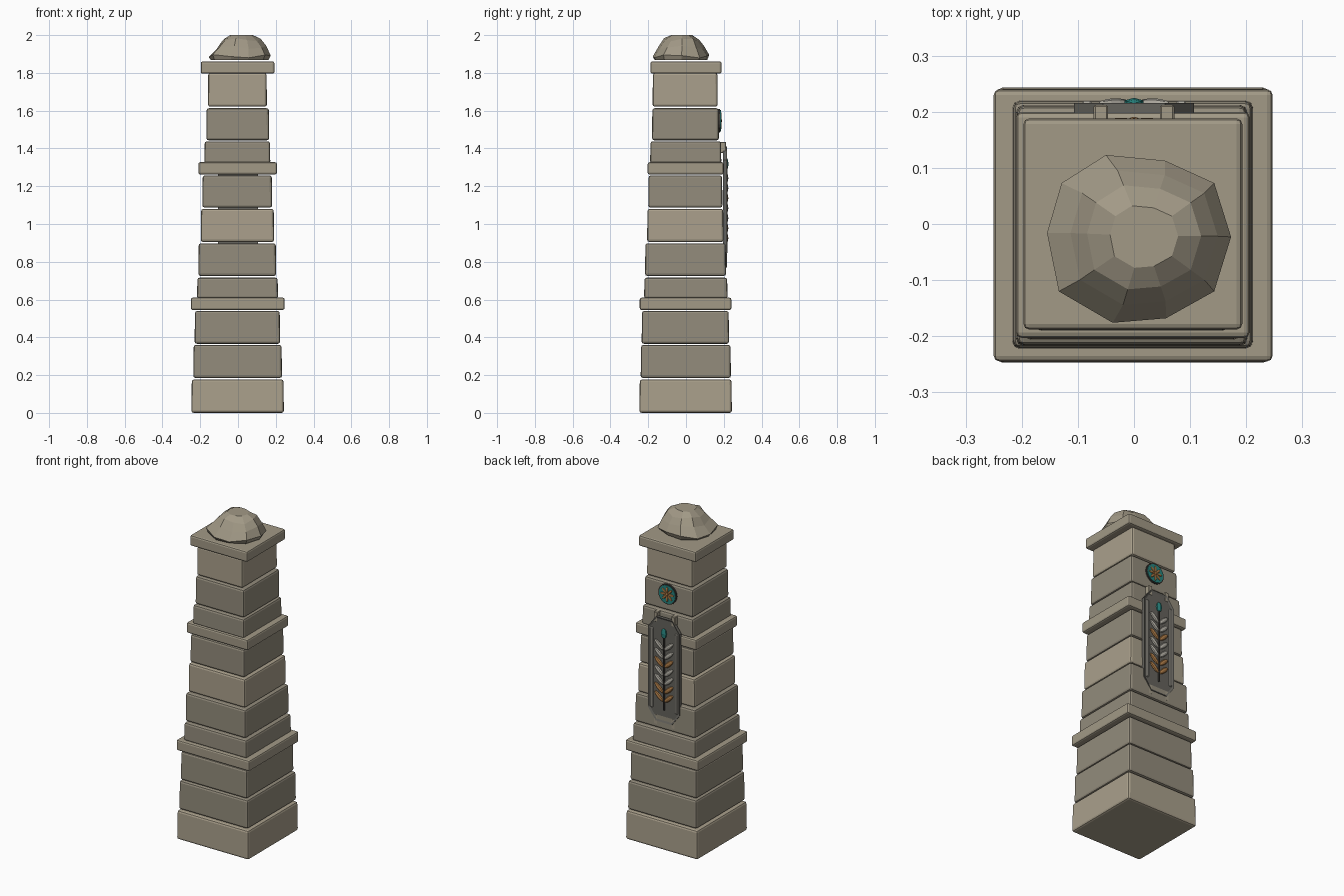
import bpy, bmesh, math
from mathutils import Vector, Matrix

if "Cube" in bpy.data.objects:
    bpy.data.objects.remove(bpy.data.objects["Cube"])


def mat(name, r, g, b):
    m = bpy.data.materials.new(name)
    m.diffuse_color = (r, g, b, 1)
    m.use_nodes = True
    m.node_tree.nodes["Principled BSDF"].inputs["Base Color"].default_value = m.diffuse_color
    return m


LIGHT = mat("light_stone", .40, .35, .26)
MID = mat("band_stone", .36, .32, .24)
DARK = mat("dark_stone", .29, .26, .20)
SLATE = mat("slate", .13, .125, .11)
SILVER = mat("pale_metal", .42, .40, .35)
BRONZE = mat("bronze", .40, .19, .06)
TEAL = mat("teal", .02, .22, .20)
IRON = mat("dark_metal", .05, .045, .04)


def finish(name, bm, material):
    bmesh.ops.recalc_face_normals(bm, faces=bm.faces)
    me = bpy.data.meshes.new(name)
    bm.to_mesh(me)
    bm.free()
    ob = bpy.data.objects.new(name, me)
    bpy.context.collection.objects.link(ob)
    me.materials.append(material)
    return ob


def box(name, lo, hi, material, bevel=0.0, taper=1.0, seg=2):
    lo, hi = Vector(lo), Vector(hi)
    bm = bmesh.new()
    bmesh.ops.create_cube(bm, size=1)
    for v in bm.verts:
        if v.co.z > 0:
            v.co.x *= taper
            v.co.y *= taper
        v.co = (lo + hi) / 2 + v.co * (hi - lo)
    if bevel:
        bmesh.ops.bevel(bm, geom=bm.edges[:], offset=bevel, segments=seg,
                        profile=.5, affect='EDGES')
    return finish(name, bm, material)


def prism(name, pts, y0, y1, material, inset=0.0):
    # outline in xz, extruded along +y with a chamfered outer face
    bm = bmesh.new()
    f = bm.faces.new([bm.verts.new((x, y0, z)) for x, z in pts])
    new = bmesh.ops.extrude_face_region(bm, geom=[f])["geom"]
    top = [g for g in new if isinstance(g, bmesh.types.BMVert)]
    bmesh.ops.translate(bm, verts=top, vec=(0, y1 - y0, 0))
    if inset:
        face = [g for g in new if isinstance(g, bmesh.types.BMFace)]
        bmesh.ops.inset_region(bm, faces=face, thickness=inset, depth=0)
        bmesh.ops.translate(bm, verts=face[0].verts[:], vec=(0, -.005, 0))
    return finish(name, bm, material)


def ellipsoid(name, loc, size, angle, material, u=8, v=6):
    bm = bmesh.new()
    bmesh.ops.create_uvsphere(bm, u_segments=u, v_segments=v, radius=1)
    m = Matrix.Translation(loc) @ Matrix.Rotation(angle, 4, 'Y') @ Matrix.Diagonal((*size, 1))
    bmesh.ops.transform(bm, matrix=m, verts=bm.verts)
    return finish(name, bm, material)


# stacked stone courses: x0, x1, y0, y1, z0, z1
courses = [
    (-.247, .243, -.247, .243, .000, .177, LIGHT),
    (-.237, .233, -.240, .238, .185, .360, DARK),
    (-.230, .223, -.235, .228, .366, .540, DARK),
    (-.217, .212, -.222, .220, .605, .716, DARK),
    (-.210, .202, -.217, .212, .725, .898, DARK),
    (-.197, .191, -.206, .199, .905, 1.080, LIGHT),
    (-.189, .181, -.200, .193, 1.087, 1.257, DARK),
    (-.178, .171, -.190, .187, 1.320, 1.438, DARK),
    (-.168, .165, -.180, .174, 1.443, 1.613, DARK),
    (-.159, .153, -.177, .168, 1.621, 1.800, LIGHT),
]
for i, (x0, x1, y0, y1, z0, z1, m) in enumerate(courses):
    box(f"stone_course_{i + 1}", (x0, y0, z0), (x1, y1, z1), m, .012, .99)

# projecting bands and cap slab
for name, x0, x1, y0, y1, z0, z1 in [
        ("lower_band", -.250, .247, -.245, .240, .545, .610),
        ("upper_band", -.210, .206, -.203, .200, 1.262, 1.327),
        ("cap_slab", -.197, .193, -.188, .188, 1.796, 1.861)]:
    box(name, (x0, y0, z0), (x1, y1, z1), MID, .010)

# rough faceted boulder on top
outline = [(-.050, .123), (.055, .113), (.143, .073), (.173, -.023), (.143, -.120),
           (.057, -.168), (-.038, -.176), (-.134, -.120), (-.155, -.016), (-.129, .073)]
rings = [(1.868, .93, .009, -.027), (1.888, 1.0, .009, -.027), (1.935, .80, .018, -.025),
         (1.975, .62, .018, -.024), (2.0, .37, .018, -.023)]
bm = bmesh.new()
loops = []
for k, (z, s, cx, cy) in enumerate(rings):
    wob = .009 if 0 < k < 4 else 0
    loops.append([bm.verts.new((cx + (x - .009) * s, cy + (y + .027) * s,
                                z + wob * math.sin(i * 1.9 + k)))
                  for i, (x, y) in enumerate(outline)])
for a, b in zip(loops, loops[1:]):
    for i in range(10):
        j = (i + 1) % 10
        bm.faces.new((a[i], a[j], b[j], b[i]))
bm.faces.new(loops[0])
bm.faces.new(loops[-1])
finish("top_boulder", bm, MID)

# plaque on the back, with chamfered corners, side rails and brackets
octagon = [(-.107, .84), (-.055, .77), (.055, .77), (.107, .84),
           (.107, 1.34), (.055, 1.41), (-.055, 1.41), (-.107, 1.34)]
prism("plaque", octagon, .197, .216, SLATE, .012)
for s in (-1, 1):
    box("plaque_rail", (s * .084 - .010, .205, .845), (s * .084 + .010, .219, 1.335), SILVER, .004, seg=1)
    for n, y, z in (("top", .165, 1.375), ("bottom", .19, .745)):
        box(n + "_bracket", (s * .059 - .013, y, z), (s * .059 + .013, .212, z + .06), MID, .003, seg=1)

# grain ear: stem, paired leaves and a teal tip
box("ear_stem", (-.005, .205, .845), (.005, .219, 1.30), IRON, .002, seg=1)
for i in range(7):
    for s in (-1, 1):
        ellipsoid("ear_leaf", (s * .033, .215, .925 + i * .053), (.014, .009, .039),
                  s * math.radians(48), BRONZE if i in (0, 1, 4) else SILVER)
ellipsoid("ear_tip", (0, .215, 1.318), (.020, .010, .032), 0, TEAL, 6, 4)


# round medallion above the plaque
def circle(r, n=20):
    return [(r * math.cos(2 * math.pi * i / n), 1.547 + r * math.sin(2 * math.pi * i / n)) for i in range(n)]


prism("medallion_rim", circle(.062), .166, .181, IRON)
prism("medallion_disc", circle(.056), .170, .184, TEAL)
for i in range(8):
    a = i * math.pi / 4
    ellipsoid("medallion_petal", (.026 * math.sin(a), .184, 1.547 + .026 * math.cos(a)),
              (.008, .005, .020), a, BRONZE)
ellipsoid("medallion_centre", (0, .185, 1.547), (.010, .006, .010), 0, BRONZE)
